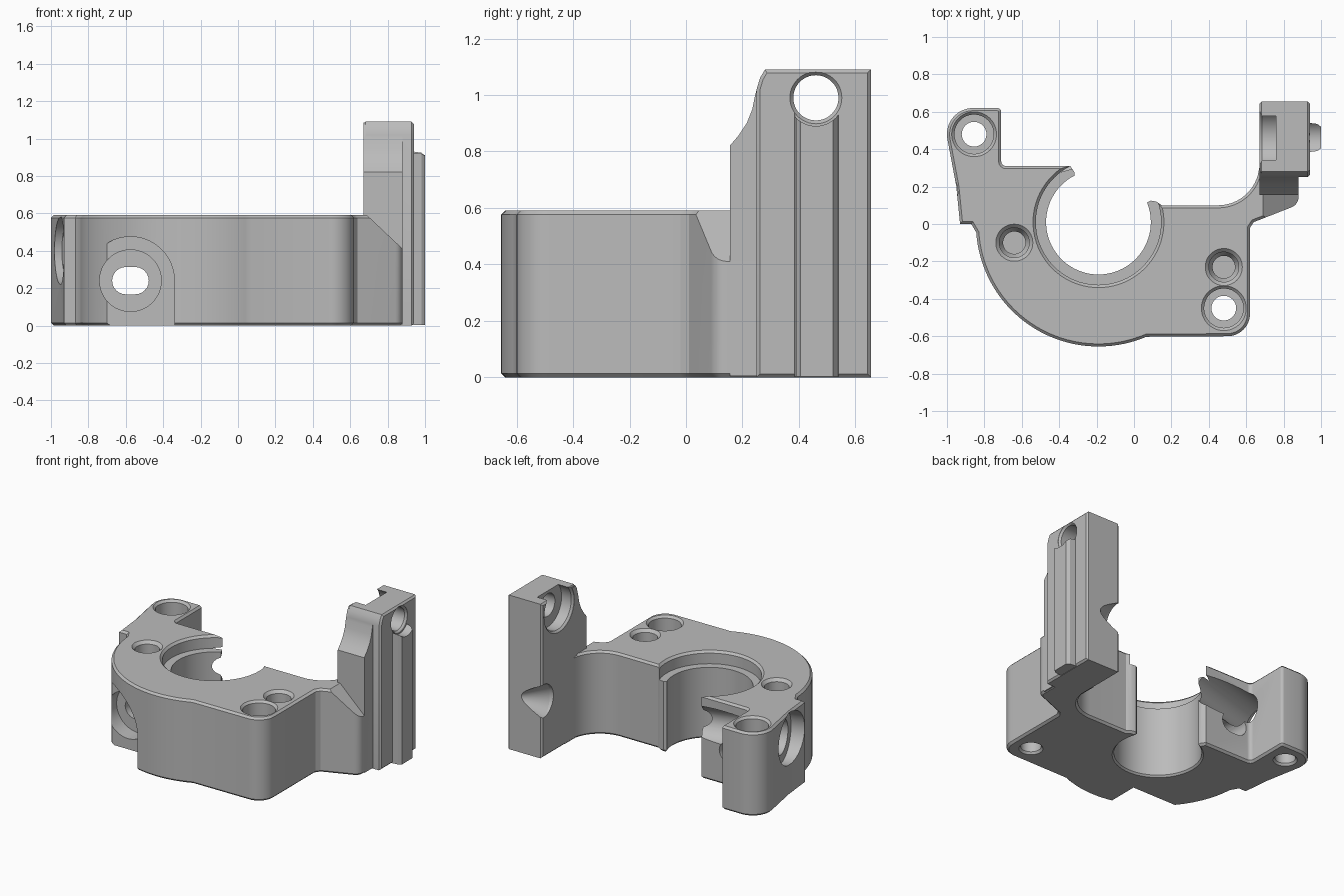
import bpy, bmesh, math
from mathutils import Vector

cube = bpy.data.objects.get("Cube")
if cube:
    bpy.data.objects.remove(cube, do_unlink=True)

grey = bpy.data.materials.new("matte grey")
grey.use_nodes = True
GREY = (0.5, 0.5, 0.5, 1)
grey.diffuse_color = GREY
grey.node_tree.nodes["Principled BSDF"].inputs["Base Color"].default_value = GREY


def finish(name, bm):
    bmesh.ops.recalc_face_normals(bm, faces=bm.faces)
    mesh = bpy.data.meshes.new(name)
    bm.to_mesh(mesh)
    bm.free()
    mesh.materials.append(grey)
    obj = bpy.data.objects.new(name, mesh)
    bpy.context.collection.objects.link(obj)
    return obj


def arc(cx, cy, r, start, end, n=12):
    angles = [math.radians(start + (end - start) * i / n) for i in range(n + 1)]
    return [(cx + r * math.cos(a), cy + r * math.sin(a)) for a in angles]


def prism(name, pts, axis, lo, hi, chamfer=0):
    """Extrude a 2D outline along an axis, optionally chamfering both ends."""
    place = {"x": lambda u, v, w: (w, u, v),
             "y": lambda u, v, w: (u, w, v),
             "z": lambda u, v, w: (u, v, w)}[axis]
    bm = bmesh.new()
    ends = [[bm.verts.new(place(u, v, w)) for u, v in pts] for w in (lo, hi)]
    caps = [bm.faces.new(ring) for ring in ends]
    n = len(pts)
    for i in range(n):
        j = (i + 1) % n
        bm.faces.new((ends[0][i], ends[0][j], ends[1][j], ends[1][i]))
    bmesh.ops.recalc_face_normals(bm, faces=bm.faces)
    if chamfer:
        edges = [e for cap in caps for e in cap.edges]
        bmesh.ops.bevel(bm, geom=edges, offset=chamfer, segments=1, affect="EDGES")
    return finish(name, bm)


def lathe(name, origin, direction, profile, n=48):
    """Revolve (radius, distance) steps about an axis."""
    d = Vector(direction).normalized()
    u = d.orthogonal().normalized()
    v = d.cross(u)
    o = Vector(origin)
    bm = bmesh.new()
    rings = []
    for r, t in profile:
        rings.append([bm.verts.new(o + d * t + (u * math.cos(a) + v * math.sin(a)) * r)
                      for a in (math.tau * k / n for k in range(n))])
    for a, b in zip(rings, rings[1:]):
        for i in range(n):
            j = (i + 1) % n
            bm.faces.new((a[i], a[j], b[j], b[i]))
    bm.faces.new(rings[0])
    bm.faces.new(rings[-1])
    return finish(name, bm)


def boolean(obj, others, operation="DIFFERENCE"):
    bpy.context.view_layer.objects.active = obj
    for other in others:
        mod = obj.modifiers.new("boolean", "BOOLEAN")
        mod.operation = operation
        mod.solver = "EXACT"
        mod.object = other
        bpy.ops.object.modifier_apply(modifier=mod.name)


H = 0.59
BX, BY = -0.19, 0.01

# Main body outline with the open-sided bore, clamp leg and side ear
outline = arc(BX, 0, 0.655, 184, 293, 40)
outline += arc(0.5, -0.48, 0.12, 270, 360)
outline += [(0.62, -0.02), (0.64, 0.01)]
outline += arc(0.82, 0.145, 0.06, 290, 360, 6)
outline += [(0.88, 0.3), (0.67, 0.3)]
outline += arc(0.45, 0.32, 0.22, -8, -90)
outline += [(0.15, 0.1), (0.12, 0.12), (0.09, 0.125), (0.06, 0.11),
            (0.0, 0.06), (-0.25, 0.08), (-0.31, 0.22), (-0.32, 0.28), (-0.34, 0.31)]
outline += arc(-0.685, 0.335, 0.025, 270, 180, 4)
outline += arc(-0.73, 0.6, 0.02, 0, 90, 4)
outline += arc(-0.86, 0.48, 0.14, 90, 190, 16)
outline += [(-0.95, 0.2), (-0.93, 0.0), (-0.87, 0.0)]
body = prism("main_body", outline, "z", 0, H, 0.014)

# Bore with a shallow seat on top and a small chamfer underneath
cutters = [lathe("bore_cutter", (BX, BY, 0), (0, 0, 1),
                 [(0.31, -0.02), (0.28, 0.012), (0.28, 0.5), (0.335, 0.5),
                  (0.335, H - 0.015), (0.355, H + 0.005), (0.355, H + 0.05)], 80)]

# Counterbored screw holes
for x, y in ((-0.855, 0.48), (0.48, -0.45)):
    cutters.append(lathe("screw_hole_cutter", (x, y, 0), (0, 0, 1),
                         [(0.085, -0.01), (0.066, 0.015), (0.066, 0.34), (0.105, 0.34),
                          (0.105, H - 0.015), (0.125, H + 0.005), (0.125, H + 0.05)]))
# Blind pin holes
for x, y in ((-0.64, -0.1), (0.48, -0.23)):
    cutters.append(lathe("pin_hole_cutter", (x, y, 0), (0, 0, 1),
                         [(0.06, 0.36), (0.06, 0.42), (0.08, 0.46), (0.08, H - 0.02),
                          (0.102, H + 0.003), (0.102, H + 0.05)]))

# Arched front recess, round seat and cross slot
SX, SZ = -0.575, 0.24
arch = [(SX - 0.235, -0.1), (SX + 0.235, -0.1)] + arc(SX, SZ, 0.235, 0, 180, 32)
cutters.append(prism("recess_cutter", arch, "y", -0.9, -0.41))
cutters.append(lathe("seat_cutter", (SX, -0.5, SZ), (0, 1, 0), [(0.165, 0), (0.165, 0.2)]))
slot = arc(SX + 0.025, SZ, 0.073, -90, 90) + arc(SX - 0.025, SZ, 0.073, 90, 270)
cutters.append(prism("slot_cutter", slot, "y", -0.5, 0.45))

# Sloping top of the side ear
cutters.append(prism("ear_cutter", [(0.69, H), (0.96, 0.335), (0.96, 0.8), (0.69, 0.8)],
                     "y", -0.2, 0.5))

# Long slanted side drilling that ends in a cone on the tower
tilt = math.radians(16)
drill = lathe("side_drill_cutter", (-0.935, 0.19, 0.4), (math.cos(tilt), math.sin(tilt), 0),
              [(0.182, -0.2), (0.182, 0.045), (0.12, 0.045), (0.12, 1.66), (0.002, 1.9)])
cutters.append(drill)
boolean(body, cutters)

# Upright tower with a curved front shoulder
TY, TZ, TOP = 0.46, 0.99, 1.09
side = [(0.25, 0), (0.655, 0), (0.655, TOP), (0.28, TOP), (0.262, 1.06), (0.25, 1.02)]
tower = prism("tower", side, "x", 0.67, 0.94, 0.012)
curve = [(0.155, 0.82), (0.185, 0.855), (0.215, 0.9), (0.235, 0.95),
         (0.245, 1.0), (0.262, 1.06), (0.28, TOP - 0.005)]
shoulder = prism("tower_shoulder", [(0.4, 0.005), (0.155, 0.005)] + curve + [(0.4, TOP - 0.005)],
                 "x", 0.672, 0.88)

# Vertical guide rail on the outer side
rail_outline = [(0.9, 0.385), (0.94, 0.385), (0.98, 0.39), (1.0, 0.405),
                (1.0, 0.52), (0.98, 0.535), (0.94, 0.54), (0.9, 0.54)]
rail = prism("guide_rail", rail_outline, "z", 0.002, 0.96)
boolean(tower, [shoulder, rail], "UNION")

# Cross hole with a round pocket on the inner side and rail clearance outside
cross = lathe("cross_hole_cutter", (0, TY, TZ), (1, 0, 0),
              [(0.168, 0.6), (0.168, 0.672), (0.155, 0.685), (0.155, 0.76), (0.08, 0.76),
               (0.08, 0.925), (0.092, 0.939), (0.092, 0.942), (0.1, 0.942), (0.1, 1.1)])
boolean(tower, [cross, drill])

for cutter in cutters + [shoulder, rail, cross]:
    bpy.data.objects.remove(cutter, do_unlink=True)

# Smooth the curved walls, keep edges crisp
for obj in (body, tower):
    bpy.ops.object.select_all(action="DESELECT")
    obj.select_set(True)
    bpy.context.view_layer.objects.active = obj
    bpy.ops.object.shade_smooth_by_angle(angle=math.radians(25))
